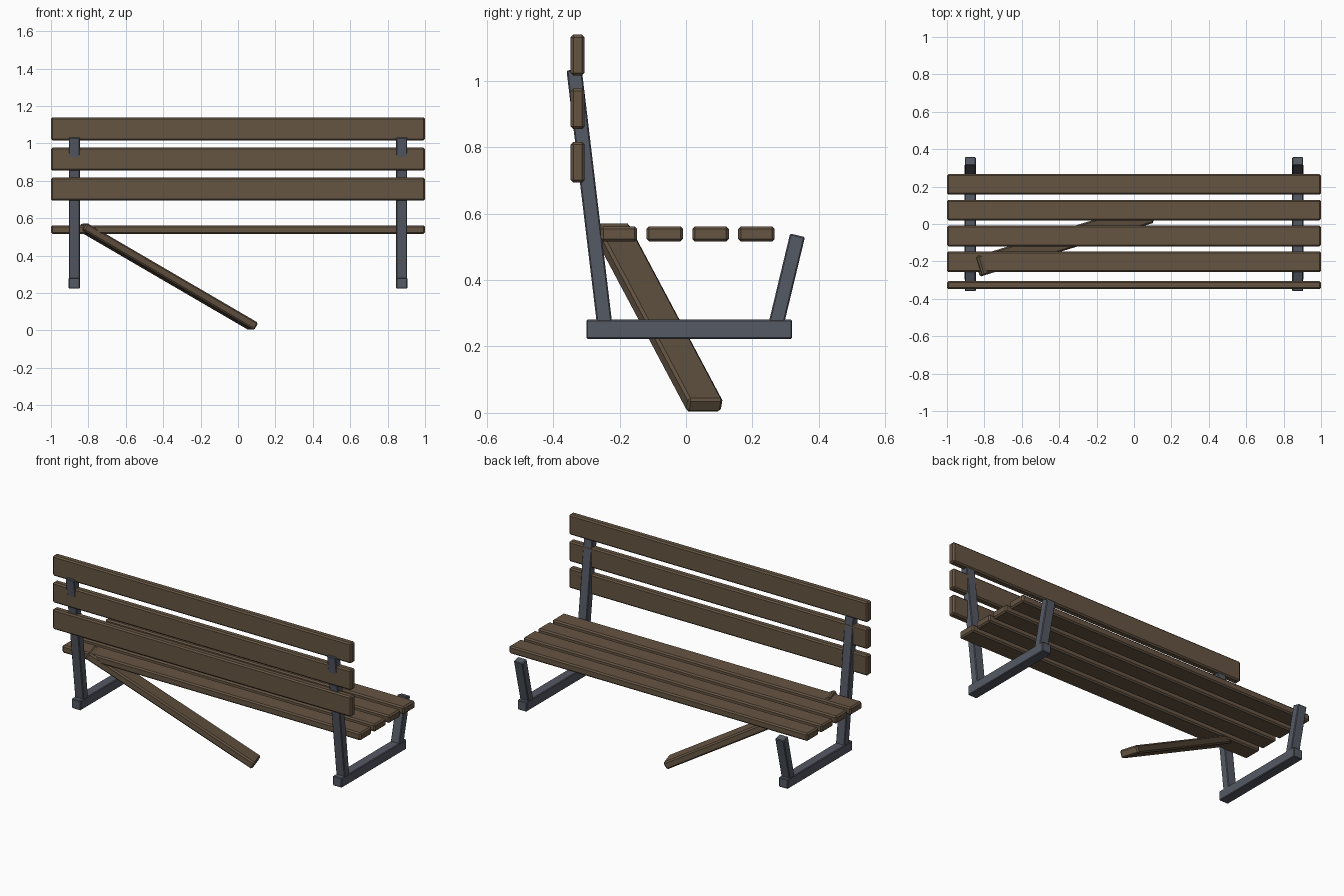
import bpy
from math import atan2, hypot
from mathutils import Vector, Euler

if "Cube" in bpy.data.objects:
    bpy.data.objects.remove(bpy.data.objects["Cube"])


def material(name, color):
    m = bpy.data.materials.new(name)
    m.diffuse_color = color
    m.use_nodes = True
    m.node_tree.nodes["Principled BSDF"].inputs["Base Color"].default_value = m.diffuse_color
    return m


WOOD = material("weathered_wood", (0.13, 0.09, 0.055, 1))
METAL = material("dark_metal", (0.09, 0.10, 0.125, 1))


def bar(name, size, loc, mat, rot=(0, 0, 0), chamfer=0.008):
    """Box of the given size with chamfered edges."""
    bpy.ops.mesh.primitive_cube_add(size=1, location=loc, rotation=rot)
    ob = bpy.context.object
    ob.name = name
    ob.scale = size
    bpy.ops.object.transform_apply(location=False, rotation=False, scale=True)
    bev = ob.modifiers.new("chamfer", "BEVEL")
    bev.width = chamfer
    bev.segments = 1
    ob.data.materials.append(mat)
    return ob


def post(name, x, foot, top, mat):
    """Leaning square post in the y-z plane, from foot to top."""
    dy, dz = top[0] - foot[0], top[1] - foot[1]
    mid = (x, (foot[0] + top[0]) / 2, (foot[1] + top[1]) / 2)
    bar(name, (0.058, 0.046, hypot(dy, dz)), mid, mat, (atan2(-dy, dz), 0, 0), 0.004)


# seat slats
for i, y in enumerate((-0.202, -0.064, 0.074, 0.212)):
    bar(f"seat_slat_{i + 1}", (2.0, 0.11, 0.046), (0, y, 0.539), WOOD)

# backrest slats
for i, z in enumerate((0.755, 0.916, 1.078)):
    bar(f"back_slat_{i + 1}", (2.0, 0.042, 0.123), (0, -0.3265, z), WOOD)

# end frames: floor beam, tall back post, short front post
for side, x in (("left", -0.875), ("right", 0.875)):
    bar(f"{side}_base_beam", (0.06, 0.62, 0.058), (x, 0.01, 0.252), METAL, chamfer=0.004)
    post(f"{side}_back_post", x, (-0.242, 0.24), (-0.337, 1.034), METAL)
    post(f"{side}_front_post", x, (0.265, 0.24), (0.336, 0.535), METAL)

# loose slat leaning down from the seat to the ground
a, b = Vector((-0.833, -0.227, 0.555)), Vector((0.083, 0.057, 0.021))
d = b - a
tilt = Euler((0, atan2(-d.z, hypot(d.x, d.y)), atan2(d.y, d.x)))
bar("fallen_slat", (d.length, 0.11, 0.046), (a + b) / 2, WOOD, tilt)
